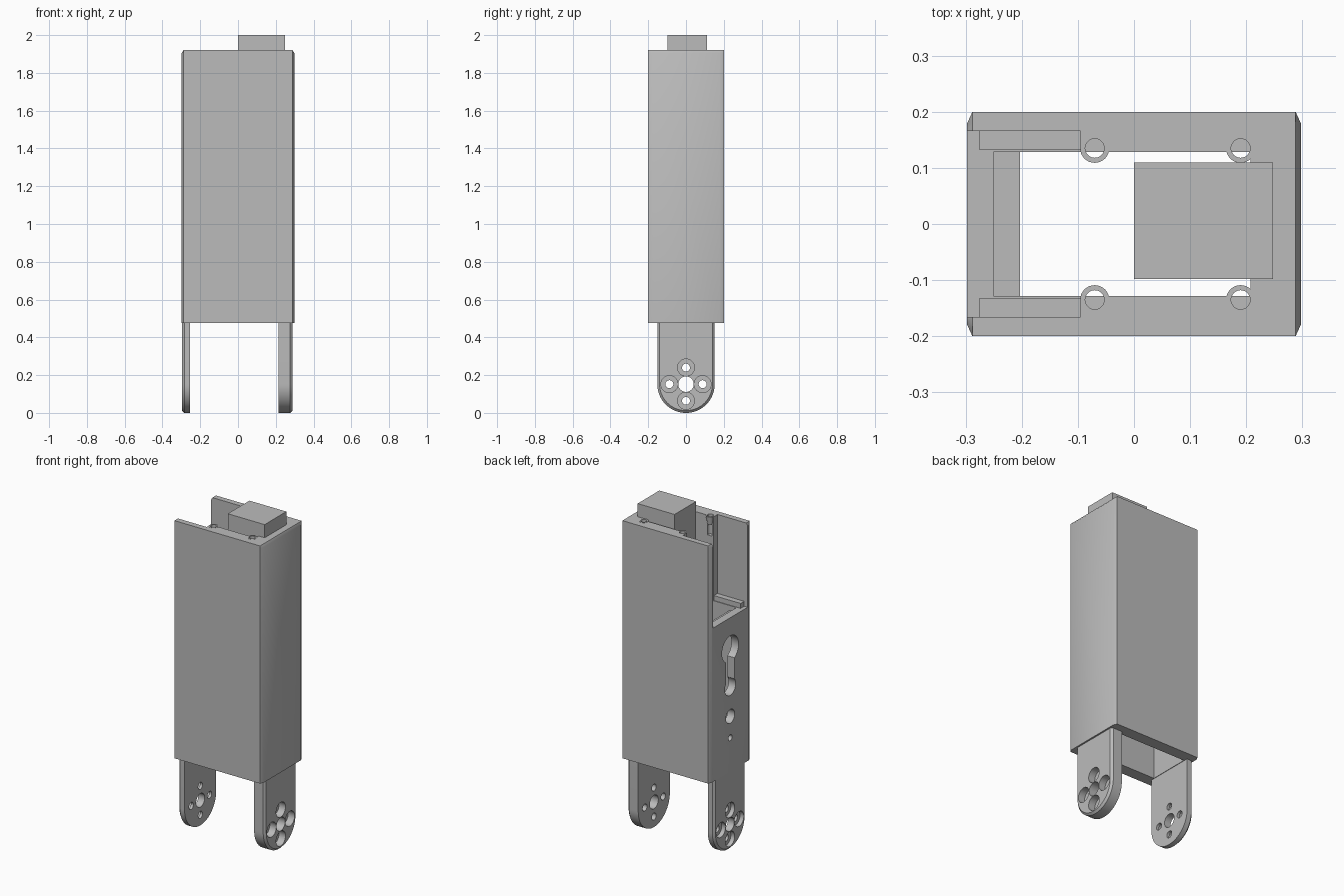
import bpy, bmesh, math
from mathutils import Matrix, Vector

if "Cube" in bpy.data.objects:
    bpy.data.objects.remove(bpy.data.objects["Cube"])

grey = bpy.data.materials.new("plain grey")
grey.use_nodes = True
GREY = (0.5, 0.5, 0.5, 1)
grey.diffuse_color = GREY
grey.node_tree.nodes["Principled BSDF"].inputs["Base Color"].default_value = GREY


def finish(name, bm):
    bmesh.ops.recalc_face_normals(bm, faces=bm.faces)
    mesh = bpy.data.meshes.new(name)
    bm.to_mesh(mesh)
    bm.free()
    mesh.materials.append(grey)
    ob = bpy.data.objects.new(name, mesh)
    bpy.context.collection.objects.link(ob)
    return ob


def box(name, x, y, z):
    bm = bmesh.new()
    lo, hi = map(Vector, zip(x, y, z))
    bmesh.ops.create_cube(bm, size=1, matrix=Matrix.Translation((lo + hi) / 2)
                          @ Matrix.Diagonal((hi - lo).to_4d()))
    return finish(name, bm)


def cylinder(name, centre, r, depth, axis="Z", r_top=None):
    bm = bmesh.new()
    turn = Matrix.Rotation(math.pi / 2, 4, "Y") if axis == "X" else Matrix()
    bmesh.ops.create_cone(bm, cap_ends=True, segments=32, radius1=r,
                          radius2=r if r_top is None else r_top, depth=depth,
                          matrix=Matrix.Translation(centre) @ turn)
    return finish(name, bm)


def loft(name, sections):
    """Skin a stack of equal-length point loops and cap both ends."""
    bm = bmesh.new()
    loops = [[bm.verts.new(p) for p in s] for s in sections]
    for a, b in zip(loops, loops[1:]):
        for i in range(len(a)):
            j = (i + 1) % len(a)
            bm.faces.new((a[i], a[j], b[j], b[i]))
    bm.faces.new(loops[0])
    bm.faces.new(loops[-1])
    return finish(name, bm)


def cut(target, cutters):
    """Subtract each cutter in turn, then remove it."""
    for c in cutters:
        mod = target.modifiers.new("cut", "BOOLEAN")
        mod.operation, mod.solver, mod.object = "DIFFERENCE", "EXACT", c
        bpy.context.view_layer.update()
        dg = bpy.context.evaluated_depsgraph_get()
        mesh = bpy.data.meshes.new_from_object(target.evaluated_get(dg))
        target.modifiers.clear()
        target.data = mesh
        bpy.data.objects.remove(c)


def smooth(ob):
    bpy.ops.object.select_all(action="DESELECT")
    ob.select_set(True)
    bpy.context.view_layer.objects.active = ob
    bpy.ops.object.shade_smooth_by_angle(angle=math.radians(30))


BASE, TOP, RIM = 0.475, 1.92, 1.41


# Housing: tall box with chamfered upright corners and a chamfered top edge
def outline(z, half_x):
    corner = [(0.288, 0.2), (half_x, 0.178)]
    quarter = [(x, y) for x, y in corner]
    right = quarter + [(x, -y) for x, y in reversed(quarter)]
    left = [(-x, y) for x, y in reversed(right)]
    return [(x, y, z) for x, y in right + left]


housing = loft("housing", [outline(BASE, 0.298), outline(TOP - 0.015, 0.298),
                           outline(TOP, 0.2881)])

# Hollow core, open right side at the top, and the keyhole with two holes below
cutters = [
    box("core_cutter", (-0.25, 0.208), (-0.128, 0.128), (0, 3)),
    box("opening_cutter", (-0.5, -0.095), (-0.166, 0.166), (RIM, 3)),
    box("key_slot_cutter", (-0.4, -0.22), (-0.04, 0.04), (1.0, 1.22)),
]
for z, r in ((1.22, 0.08), (0.99, 0.052), (0.81, 0.042), (0.68, 0.018)):
    cutters.append(cylinder("hole_cutter", (-0.3, 0, z), r, 0.16, "X"))
cut(housing, cutters)

# Screw bosses along both walls at the top
SCREWS = [(x, s * 0.135) for x in (-0.07, 0.19) for s in (-1, 1)]


def screw_hole(x, y):
    return cylinder("screw_cutter", (x, y, TOP), 0.017, 0.24)


for i, (x, y) in enumerate(SCREWS):
    boss = cylinder(f"screw_boss_{i + 1}", (x, y, TOP - 0.04), 0.012, 0.082,
                    r_top=0.026)
    cut(boss, [screw_hole(x, y)])
    cut(housing, [screw_hole(x, y)])
    smooth(boss)
smooth(housing)

# Rails beside the opening and the shelf behind its rim
for side, s in (("front", -1), ("back", 1)):
    box(f"{side}_rail", (-0.275, -0.095), sorted((s * 0.132, s * 0.167)),
        (RIM - 0.01, RIM + 0.03))
box("inner_shelf", (-0.252, -0.203), (-0.129, 0.129), (RIM - 0.07, RIM - 0.03))

# Block standing out of the top
box("top_block", (0, 0.248), (-0.098, 0.11), (1.5, 2))

# Round-ended legs with a hub hole and four counterbored holes
HUB, R = 0.152, 0.152


def leg_outline(x, inset):
    r = R - inset
    pts = [(x, r * math.cos(a), HUB - r * math.sin(a))
           for a in (math.pi * i / 32 for i in range(33))]
    return [(x, r, BASE + 0.01)] + pts + [(x, -r, BASE + 0.01)]


for side, inner, outer in (("left", 0.215, 0.288), ("right", -0.253, -0.296)):
    s = 1 if outer > 0 else -1
    leg = loft(f"{side}_leg", [leg_outline(inner, 0),
                               leg_outline(outer - s * 0.012, 0),
                               leg_outline(outer, 0.012)])
    holes = [cylinder("hub_cutter", (outer, 0, HUB), 0.041, 0.3, "X")]
    bore = abs(outer - inner) * 1.2
    for k in range(4):
        a = k * math.pi / 2
        y, z = 0.088 * math.cos(a), HUB + 0.088 * math.sin(a)
        holes.append(cylinder("bolt_cutter", (outer, y, z), 0.021, 0.3, "X"))
        holes.append(cylinder("bore_cutter", (outer, y, z), 0.045, bore, "X"))
    cut(leg, holes)
    smooth(leg)
